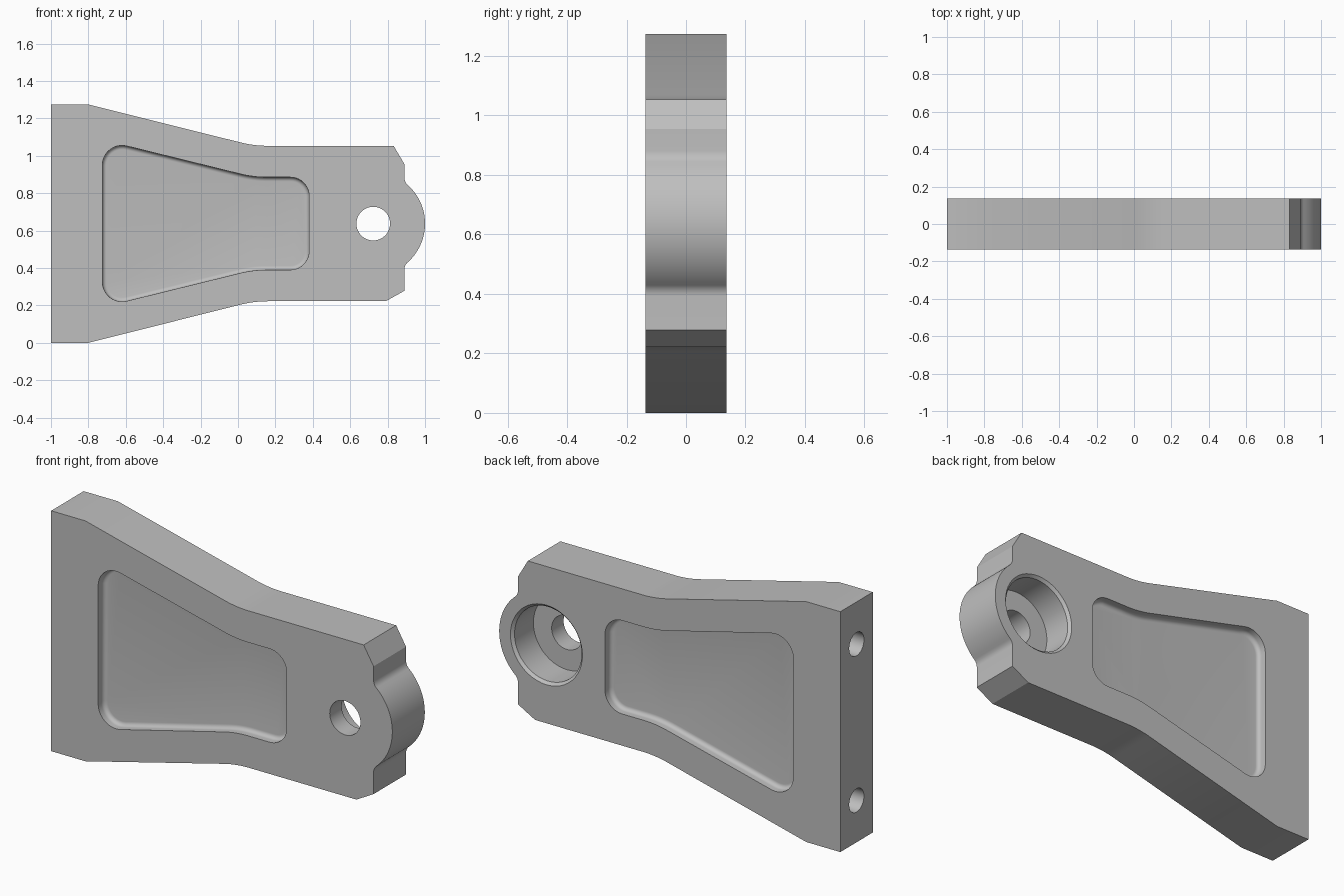
import bpy, bmesh, math
from mathutils import Vector, Matrix

if "Cube" in bpy.data.objects:
    bpy.data.objects.remove(bpy.data.objects["Cube"])

HALF = 0.136             # half the plate thickness
MID = 0.637              # height of the bore axis
HUB_X, HUB_R = 0.723, 0.277


def arc(cx, cz, r, a0, a1, n):
    return [(cx + r * math.cos(math.radians(a0 + (a1 - a0) * i / n)),
             cz + r * math.sin(math.radians(a0 + (a1 - a0) * i / n))) for i in range(n + 1)]


def rounded(points, segs=10):
    """Closed outline from (x, z, radius) corners."""
    out = []
    for i, (x, z, r) in enumerate(points):
        p = Vector((x, z))
        if r == 0:
            out.append((x, z))
            continue
        a = (Vector(points[i - 1][:2]) - p).normalized()
        b = (Vector(points[(i + 1) % len(points)][:2]) - p).normalized()
        half = a.angle(b) / 2
        t = r / math.tan(half)
        c = p + (a + b).normalized() * (r / math.sin(half))
        s, e = p + a * t - c, p + b * t - c
        turn = math.atan2(s.x * e.y - s.y * e.x, s.dot(e))
        for k in range(segs + 1):
            v = Matrix.Rotation(turn * k / segs, 2) @ s
            out.append(tuple(c + v))
    return out


def finish(name, bm):
    bmesh.ops.recalc_face_normals(bm, faces=bm.faces)
    mesh = bpy.data.meshes.new(name)
    bm.to_mesh(mesh)
    bm.free()
    ob = bpy.data.objects.new(name, mesh)
    bpy.context.collection.objects.link(ob)
    return ob


def loft(name, sections, round_end=0):
    """Solid through (outline, y) sections; optionally round the last end."""
    bm = bmesh.new()
    rings = [[bm.verts.new((x, y, z)) for x, z in pts] for pts, y in sections]
    n = len(rings[0])
    for a, b in zip(rings, rings[1:]):
        for i in range(n):
            j = (i + 1) % n
            bm.faces.new((a[i], a[j], b[j], b[i]))
    bm.faces.new(rings[0])
    end = bm.faces.new(rings[-1])
    bmesh.ops.recalc_face_normals(bm, faces=bm.faces)
    if round_end:
        bmesh.ops.bevel(bm, geom=list(end.edges), offset=round_end, segments=6,
                        profile=0.5, affect='EDGES', clamp_overlap=False)
    return finish(name, bm)


# Plate outline: tapered body, chamfered corners and round hub nose
f = 0.05
fx = 0.89 + f
dz = math.sqrt((HUB_R + f) ** 2 - (fx - HUB_X) ** 2)
ang = math.degrees(math.atan2(dz, fx - HUB_X))
lower = rounded([(-1, 0, 0), (-0.8, 0, 0), (0.086, 0.222, 0.6), (0.79, 0.222, 0),
                 (0.89, 0.278, 0)])
nose = (arc(fx, MID - dz, f, 180, 180 - ang, 8)
        + arc(HUB_X, MID, HUB_R, -ang, ang, 28)[1:]
        + arc(fx, MID + dz, f, 180 + ang, 180, 8)[1:])
upper = rounded([(0.89, 0.955, 0), (0.832, 1.053, 0), (0.086, 1.053, 0.6),
                 (-0.8, 1.274, 0), (-1, 1.274, 0)])
outline = lower + nose + upper
plate = loft("bracket_plate", [(outline, -HALF), (outline, HALF)])

# Pocket on each broad face, with a rounded floor edge
pocket = rounded([(-0.725, 0.191, 0.105), (0.083, 0.390, 0.6), (0.38, 0.390, 0.1),
                  (0.38, 0.885, 0.1), (0.083, 0.885, 0.6), (-0.725, 1.084, 0.105)])
cutters = [loft("pocket_cutter", [(pocket, s * 0.2), (pocket, s * (HALF - 0.05))], 0.022)
           for s in (-1, 1)]

# Stepped bore: small through hole, wide recess on the back, chamfered rim
steps = [(0.09, -0.2), (0.09, -0.036), (0.197, -0.036), (0.197, 0.122), (0.226, 0.151)]
cutters.append(loft("bore_cutter",
                    [(arc(HUB_X, MID, r, 0, 360, 48)[:-1], y) for r, y in steps]))

# Blind bolt holes in the wide end
for z in (0.222, 1.05):
    bm = bmesh.new()
    bmesh.ops.create_cone(bm, cap_ends=True, segments=32, radius1=0.062, radius2=0.062,
                          depth=0.5, matrix=Matrix.Translation((-1, 0, z))
                          @ Matrix.Rotation(math.pi / 2, 4, 'Y'))
    cutters.append(finish("bolt_hole_cutter", bm))

# Cut everything out of the plate
bpy.context.view_layer.objects.active = plate
plate.select_set(True)
for c in cutters:
    c.hide_render = True
    mod = plate.modifiers.new("cut", 'BOOLEAN')
    mod.operation, mod.solver, mod.object = 'DIFFERENCE', 'EXACT', c
    bpy.ops.object.modifier_apply(modifier=mod.name)
    bpy.data.objects.remove(c)

# Grey metal, smooth curves with sharp edges
grey = bpy.data.materials.new("grey_metal")
grey.diffuse_color = (0.52, 0.52, 0.52, 1)
grey.use_nodes = True
grey.node_tree.nodes["Principled BSDF"].inputs["Base Color"].default_value = grey.diffuse_color
plate.data.materials.clear()
plate.data.materials.append(grey)
for p in plate.data.polygons:
    p.material_index = 0
bpy.ops.object.shade_smooth_by_angle(angle=math.radians(20))
